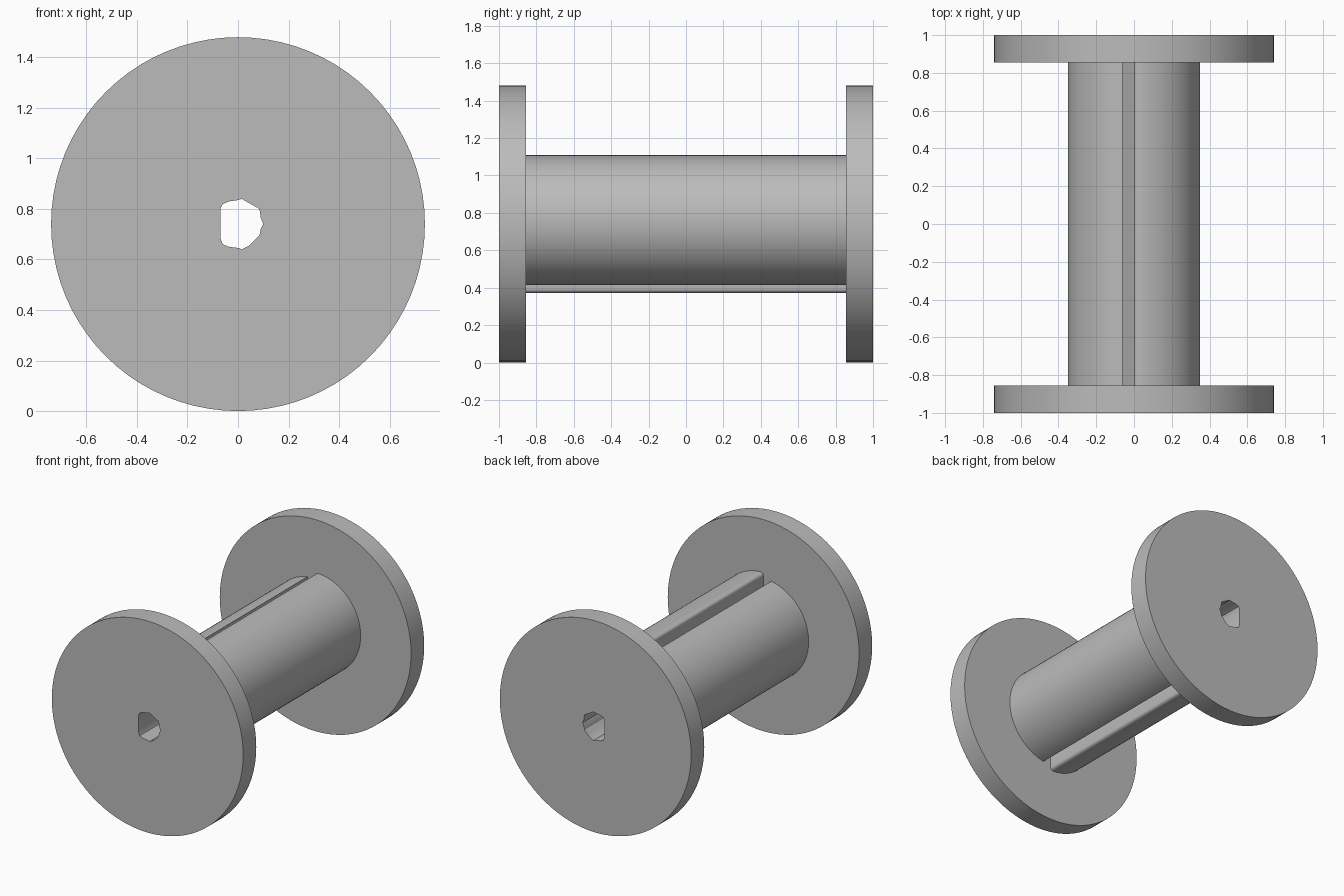
import bpy, bmesh, math
from mathutils import Vector

if "Cube" in bpy.data.objects:
    bpy.data.objects.remove(bpy.data.objects["Cube"])

CENTRE_Z = 0.74
FLANGE_INNER = 0.855

grey = bpy.data.materials.new("plain grey")
grey.use_nodes = True
colour = (0.5, 0.5, 0.5, 1)
grey.diffuse_color = colour
grey.node_tree.nodes["Principled BSDF"].inputs["Base Color"].default_value = colour


def arc(cx, cz, radius, start, end, steps):
    """Points on an arc, angles in degrees."""
    angles = [math.radians(start + (end - start) * i / steps) for i in range(steps + 1)]
    return [(cx + radius * math.cos(a), cz + radius * math.sin(a)) for a in angles]


def prism(name, outlines, y0, y1):
    """Extrude an outer outline with holes along y."""
    bm = bmesh.new()
    edges = []
    for outline in outlines:
        verts = [bm.verts.new((x, y0, z + CENTRE_Z)) for x, z in outline]
        edges += [bm.edges.new((v, verts[i - 1])) for i, v in enumerate(verts)]
    bmesh.ops.triangle_fill(bm, edges=edges, use_beauty=True, use_dissolve=False)
    grown = bmesh.ops.extrude_face_region(bm, geom=bm.faces[:], use_keep_orig=True)
    moved = [g for g in grown["geom"] if isinstance(g, bmesh.types.BMVert)]
    bmesh.ops.translate(bm, verts=moved, vec=Vector((0, y1 - y0, 0)))
    bmesh.ops.recalc_face_normals(bm, faces=bm.faces[:])
    mesh = bpy.data.meshes.new(name)
    bm.to_mesh(mesh)
    bm.free()
    mesh.materials.append(grey)
    obj = bpy.data.objects.new(name, mesh)
    bpy.context.collection.objects.link(obj)
    bpy.ops.object.select_all(action='DESELECT')
    obj.select_set(True)
    bpy.context.view_layer.objects.active = obj
    bpy.ops.object.shade_smooth_by_angle(angle=math.radians(30))
    return obj


# Irregular axle bore with one flat side
bore = [(-.07, .06), (-.07, -.055), (-.06, -.08), (-.035, -.09), (.005, -.095),
        (.015, -.1), (.045, -.085), (.06, -.07), (.085, -.045), (.09, -.02),
        (.1, 0), (.09, .025), (.085, .06), (.05, .08), (.015, .1), (0, .095),
        (-.035, .09), (-.06, .08)]

# Two offset half shells, separated by a groove at the top and bottom
half = [(0, .25)] + arc(.02, .347, .02, 180, 100, 4)
half += arc(0, .02, .35, 86, -80, 40) + [(.06, -.28)]
core = half + [(-x, -z) for x, z in half]
prism("core", [core, bore], -FLANGE_INNER, FLANGE_INNER)

# End flanges
disc = arc(0, 0, .74, 0, 360, 80)[:-1]
prism("front_flange", [disc, bore], -1, -FLANGE_INNER)
prism("back_flange", [disc, bore], FLANGE_INNER, 1)
